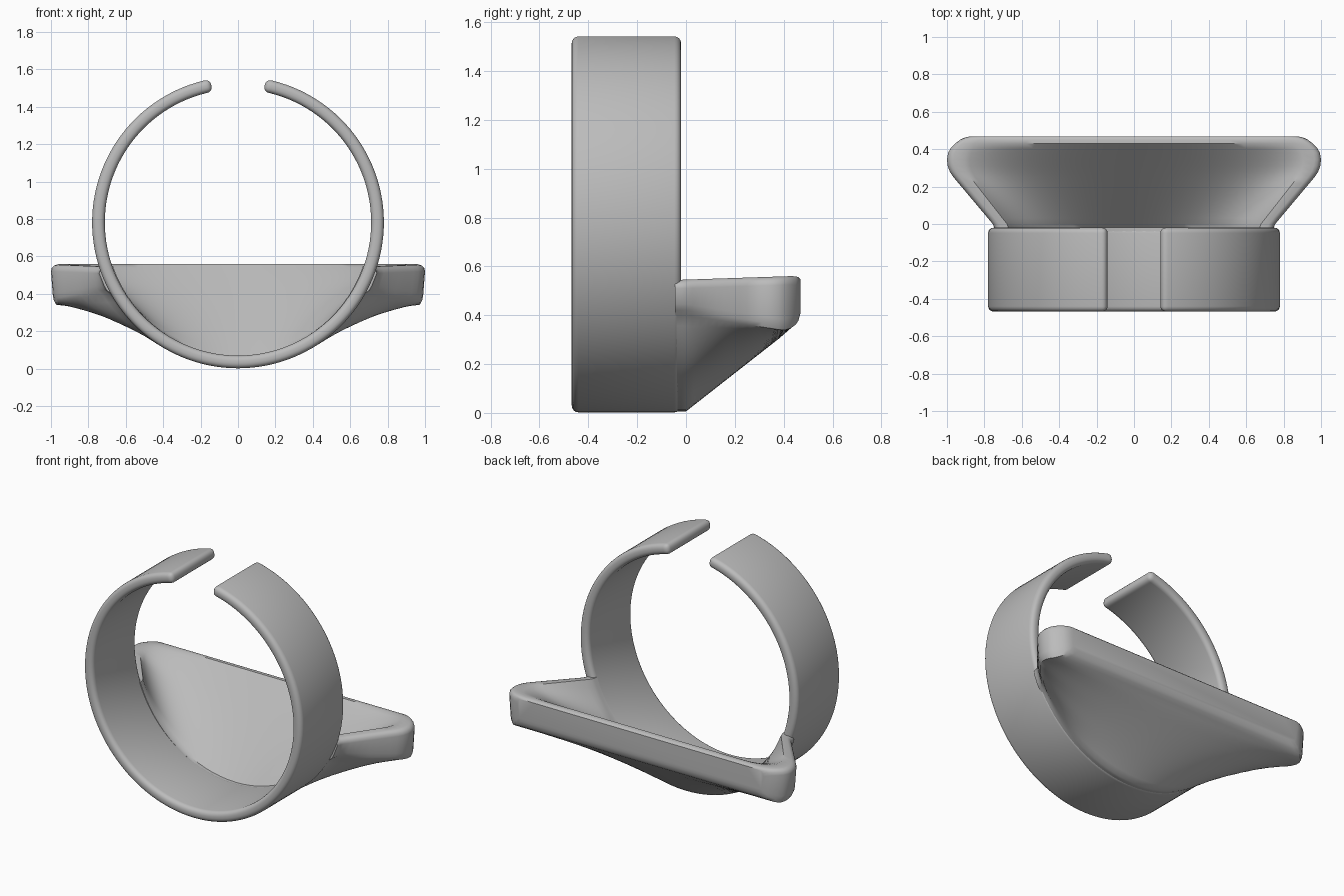
import bpy, bmesh, math

cube = bpy.data.objects.get("Cube")
if cube:
    bpy.data.objects.remove(cube, do_unlink=True)

grey = bpy.data.materials.new("plain_grey")
grey.use_nodes = True
GREY = (0.5, 0.5, 0.5, 1)
grey.diffuse_color = GREY
grey.node_tree.nodes["Principled BSDF"].inputs["Base Color"].default_value = GREY

CENTRE, R_OUT, R_IN = 0.782, 0.78, 0.712   # ring centre height and radii
Y_FRONT, Y_BACK = -0.468, -0.02            # ring depth


def lerp(a, b, t):
    return a + (b - a) * t


def loft(bm, sections):
    """Skin closed loops of equal length and cap both ends."""
    loops = [[bm.verts.new(p) for p in s] for s in sections]
    for a, b in zip(loops, loops[1:]):
        n = len(a)
        for i in range(n):
            j = (i + 1) % n
            bm.faces.new((a[i], a[j], b[j], b[i]))
    bm.faces.new(loops[0])
    bm.faces.new(loops[-1])
    bmesh.ops.recalc_face_normals(bm, faces=bm.faces)


def finish(bm, name, angle):
    mesh = bpy.data.meshes.new(name)
    bm.to_mesh(mesh)
    bm.free()
    mesh.materials.append(grey)
    obj = bpy.data.objects.new(name, mesh)
    bpy.context.collection.objects.link(obj)
    bpy.ops.object.select_all(action="DESELECT")
    obj.select_set(True)
    bpy.context.view_layer.objects.active = obj
    bpy.ops.object.shade_smooth_by_angle(angle=math.radians(angle))
    return obj


# Open ring: rectangular band swept around, with a gap at the top
def band_section(a):
    corners = ((R_OUT, Y_FRONT), (R_OUT, Y_BACK), (R_IN, Y_BACK), (R_IN, Y_FRONT))
    return [(r * math.sin(a), y, CENTRE + r * math.cos(a)) for r, y in corners]


bm = bmesh.new()
gap, steps = math.radians(11), 120
loft(bm, [band_section(lerp(gap, 2 * math.pi - gap, i / steps)) for i in range(steps + 1)])
sharp = [e for e in bm.edges if e.calc_face_angle(0) > 0.7]
bmesh.ops.bevel(bm, geom=sharp, offset=0.028, segments=4, profile=0.5, affect="EDGES")
finish(bm, "open_ring", 35)


# Scoop: hollow tray blending from the ring's lower arc to a wide straight back
def arc(radius, top, n=32):
    """Pairs of (relative width, height) along the ring arc below a height."""
    limit = math.acos((CENTRE - top) / radius)
    angles = [lerp(-limit, limit, i / n) for i in range(n + 1)]
    return [(math.sin(a) / math.sin(limit), CENTRE - radius * math.cos(a)) for a in angles]


OUTER = arc(R_OUT - 0.004, 0.40)
INNER = arc(R_IN + 0.002, 0.545)


def scoop_section(y, width, lift, drop):
    t_out = min(max(y / 0.42, 0), 1)
    t_in = min(max((y + 0.02) / 0.45, 0), 1)
    edge = width - lerp(0.065, 0.025, min(t_out * 3, 1))
    rim = width - lerp(0.075, 0.1, t_in)
    low = lerp(0.40, 0.335, t_out) + lift
    top = lerp(0.545, 0.56, t_in) - drop
    under = [(edge * s, lerp(z, 0.335, t_out) + lift) for s, z in OUTER]
    bowl = [(rim * s, lerp(z, 0.56, t_in) - drop) for s, z in INNER]
    # rounded side wall, bottom to top
    wall = [(lerp(edge, width, 0.4), low + 0.02), (lerp(edge, width, 0.6), low + 0.045),
            (width, top - 0.035), (width - 0.005, top - 0.017),
            (width - 0.018, top - 0.005), (width - 0.035, top)]
    left = [(-x, z) for x, z in wall]
    loop = under + wall + bowl[::-1] + left[::-1]
    return [(x, y, z) for x, z in loop]


# depth, half width, underside lift and top drop of each section
straight = [(0.25 * i / 8, lerp(0.755, 0.965, i / 8), 0, 0) for i in range(9)]
stations = [(-0.045, 0.742, 0, 0), (-0.02, 0.747, 0, 0)] + straight + [
    (0.28, 0.985, 0, 0), (0.31, 0.996, 0, 0), (0.345, 1.0, 0, 0), (0.38, 0.994, 0, 0),
    (0.405, 0.98, 0.002, 0), (0.43, 0.957, 0.012, 0), (0.45, 0.93, 0.027, 0.001),
    (0.46, 0.91, 0.042, 0.004), (0.468, 0.88, 0.07, 0.012)]

bm = bmesh.new()
loft(bm, [scoop_section(*s) for s in stations])
finish(bm, "scoop_tray", 40)
